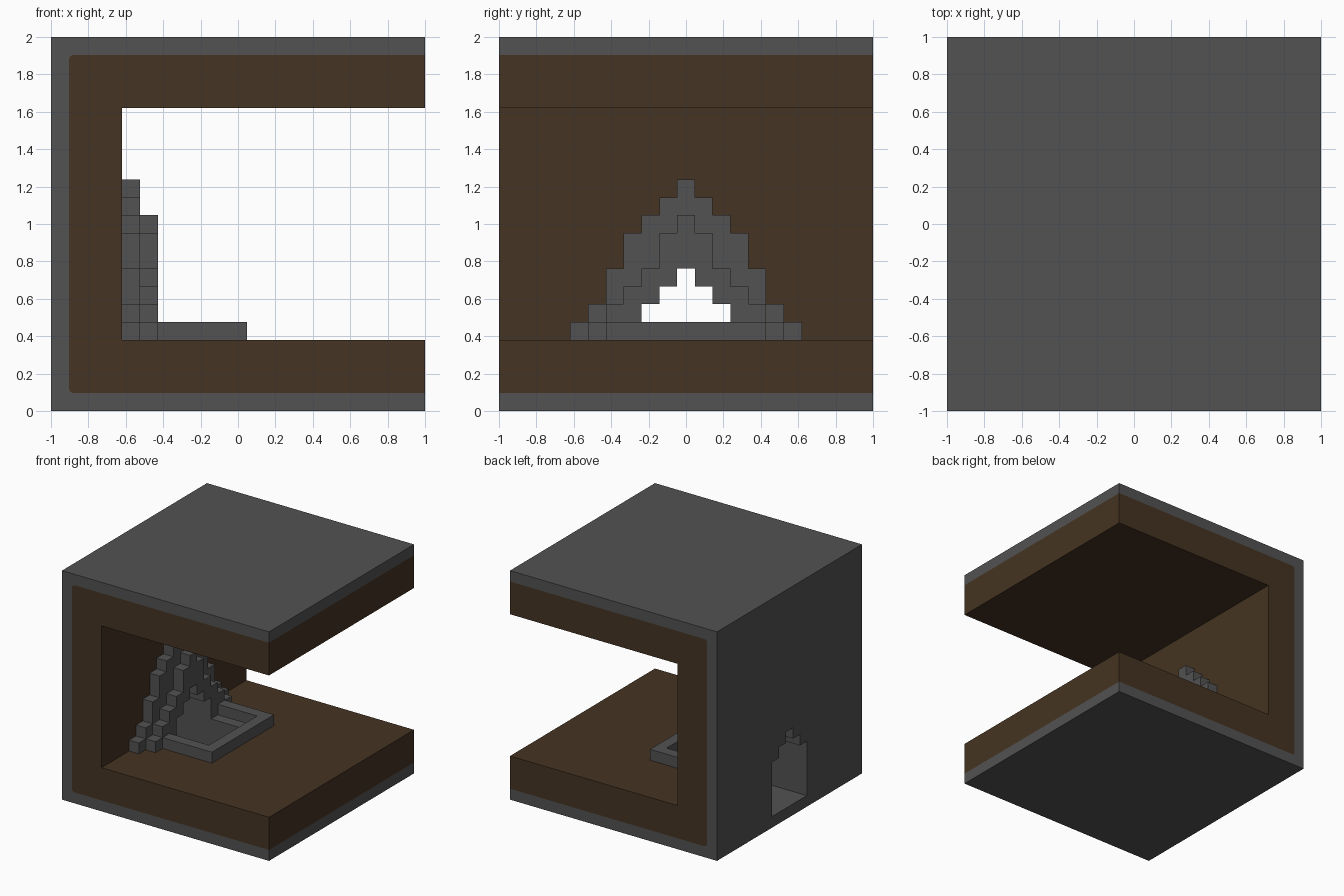
import bpy, bmesh, math

if "Cube" in bpy.data.objects:
    bpy.data.objects.remove(bpy.data.objects["Cube"], do_unlink=True)

B = 2 / 21            # one block of the building grid


def material(name, rgb):
    m = bpy.data.materials.new(name)
    m.use_nodes = True
    col = (*rgb, 1)
    m.diffuse_color = col
    node = next(n for n in m.node_tree.nodes if n.type == 'BSDF_PRINCIPLED')
    node.inputs["Base Color"].default_value = col
    node.inputs["Roughness"].default_value = 0.9
    return m


STONE = material("grey stone", (0.085, 0.085, 0.085))
EARTH = material("brown earth", (0.060, 0.034, 0.016))

# where a profile point (u, v) at depth w goes, by extrusion axis
PLACE = {'x': lambda u, v, w: (w, u, v),
         'y': lambda u, v, w: (u, w, v),
         'z': lambda u, v, w: (u, v, w)}


def prism(name, profile, axis, lo, hi, mat):
    """Extrude a closed flat profile along an axis."""
    bm = bmesh.new()
    ends = [[bm.verts.new(PLACE[axis](u, v, w)) for u, v in profile] for w in (lo, hi)]
    n = len(profile)
    for end in ends:
        bm.faces.new(end)
    for i in range(n):
        j = (i + 1) % n
        bm.faces.new((ends[0][i], ends[0][j], ends[1][j], ends[1][i]))
    bmesh.ops.recalc_face_normals(bm, faces=bm.faces)
    me = bpy.data.meshes.new(name)
    bm.to_mesh(me)
    bm.free()
    me.materials.append(mat)
    ob = bpy.data.objects.new(name, me)
    bpy.context.collection.objects.link(ob)
    return ob


def cut(target, cutter):
    """Cut a hole whose walls take the cutter's colour."""
    mod = target.modifiers.new("cut", 'BOOLEAN')
    mod.operation = 'DIFFERENCE'
    mod.solver = 'EXACT'
    mod.material_mode = 'TRANSFER'
    mod.object = cutter
    bpy.context.view_layer.objects.active = target
    bpy.ops.object.modifier_apply(modifier=mod.name)


def stairs(steps, bottom):
    """Symmetric stepped outline; steps are (half width, top) in blocks, widest first."""
    right, z = [], bottom
    for half, top in steps:
        right += [(half * B, z), (half * B, top * B)]
        z = top * B
    return right + [(-u, v) for u, v in reversed(right)]


# C-shaped shell: stone outside, earth inside with rounded outer corners
r, k, e = 0.03, -1 + B, 2 - B
def corner(cx, cz, start):
    return [(cx + r * math.cos(a), cz + r * math.sin(a))
            for a in (math.radians(start + 18 * i) for i in range(6))]

bend = [(1, e)] + corner(k + r, e - r, 90) + corner(k + r, B + r, 180) + [(1, B)]
shell = prism("stone_shell", [(1, 0), (-1, 0), (-1, 2), (1, 2)] + bend, 'y', -1, 1, STONE)
wx, floor, ceiling = -1 + 4 * B, 4 * B, 17 * B
earth = prism("earth_lining",
              bend + [(1, floor), (wx, floor), (wx, ceiling), (1, ceiling)],
              'y', -1, 1, EARTH)

# Stepped tunnel through the wall and the sunken pit in front of it
DOOR = [(2.5, 6), (1.5, 7), (0.5, 8)]
front_x = wx + 2 * B
pit_end = front_x + 3 * B
low = B + 0.002
tunnel = prism("tunnel_cutter", stairs(DOOR, low), 'x', -1.1, front_x - 0.5 * B, STONE)
h = 2.5 * B
pit = prism("pit_cutter",
            [(wx - 0.5 * B, -h), (pit_end, -h), (pit_end, h), (wx - 0.5 * B, h)],
            'z', low, floor + 0.03, STONE)
cut(shell, tunnel)
cut(earth, tunnel)
cut(earth, pit)
for cutter in (tunnel, pit):
    bpy.data.objects.remove(cutter, do_unlink=True)

# Two stepped arches around the tunnel mouth
BACK = [(6.5, 5), (5.5, 6), (4.5, 8), (3.5, 10), (2.5, 11), (1.5, 12), (0.5, 13)]
FRONT = [(5.5, 5), (4.5, 6), (3.5, 7), (2.5, 8), (1.5, 10), (0.5, 11)]
for i, (name, steps) in enumerate((("back_arch", BACK), ("front_arch", FRONT))):
    outline = stairs(steps, floor) + stairs(DOOR, floor)[::-1]
    prism(name, outline, 'x', wx + i * B, wx + (i + 1) * B, STONE)


# Raised pool rim and the low ledge inside it
def u_ring(name, outer, inner, x_out, x_in, top):
    o, i = outer * B, inner * B
    prism(name, [(front_x, -o), (x_out, -o), (x_out, o), (front_x, o),
                 (front_x, i), (x_in, i), (x_in, -i), (front_x, -i)],
          'z', floor, top, STONE)

u_ring("pool_rim", 4.5, 3.5, front_x + 5 * B, front_x + 4 * B, 5 * B)
u_ring("pool_ledge", 3.5, 2.5, front_x + 4 * B, pit_end, floor + 0.004)
